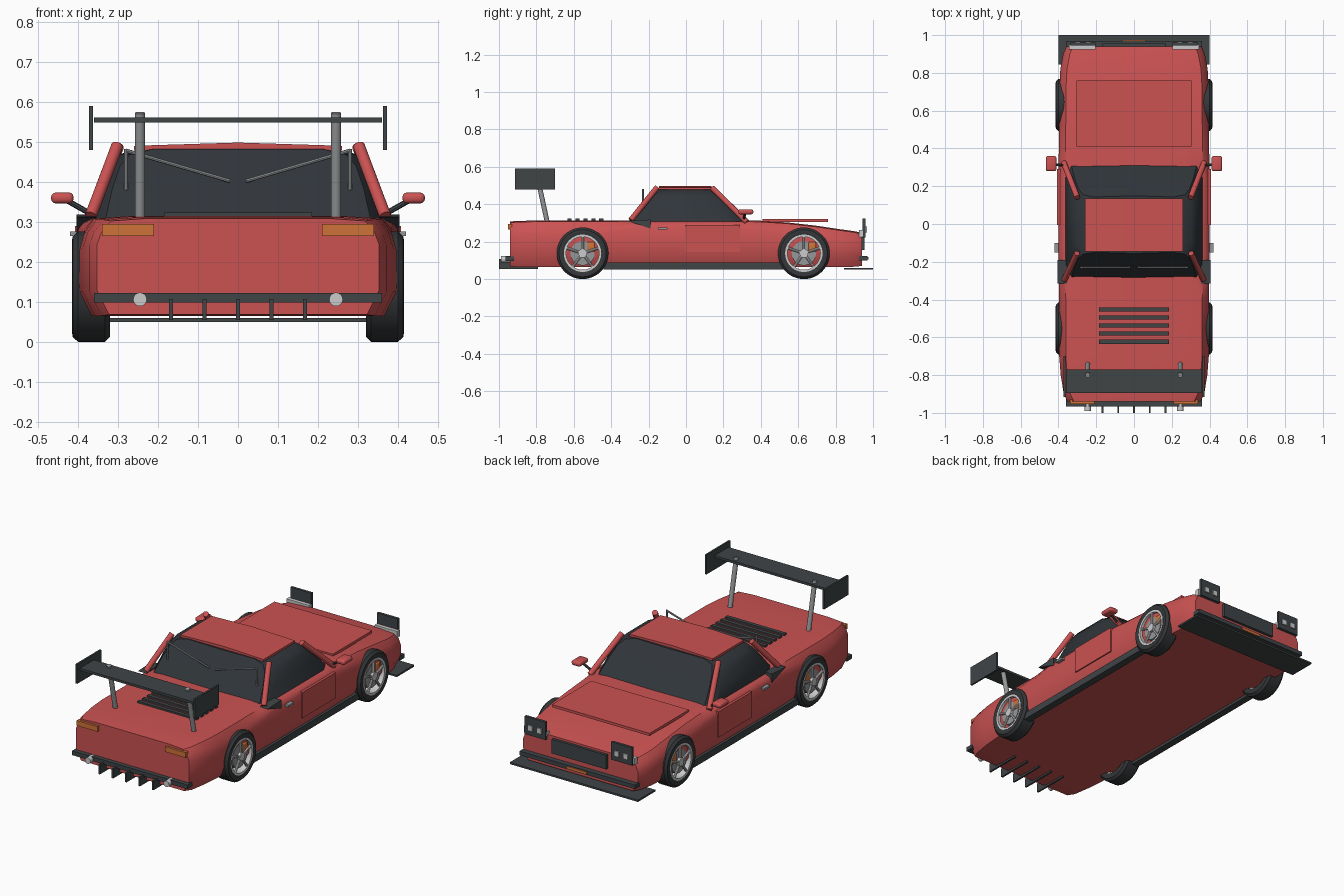
import bpy, bmesh
from math import cos, sin, pi, radians
from mathutils import Vector, Matrix

if "Cube" in bpy.data.objects:
    bpy.data.objects.remove(bpy.data.objects["Cube"])


def mat(name, r, g, b):
    m = bpy.data.materials.new(name)
    m.diffuse_color = (r, g, b, 1)
    m.use_nodes = True
    m.node_tree.nodes["Principled BSDF"].inputs["Base Color"].default_value = m.diffuse_color
    return m


RED = mat("red_paint", 0.60, 0.085, 0.085)
DARK = mat("dark_trim", 0.05, 0.058, 0.062)
GLASS = mat("dark_glass", 0.03, 0.036, 0.042)
RUBBER = mat("rubber", 0.035, 0.038, 0.04)
ORANGE = mat("orange", 0.62, 0.17, 0.04)
METAL = mat("metal", 0.30, 0.31, 0.32)
SILVER = mat("silver", 0.68, 0.68, 0.68)


def finish(bm, name, material):
    bmesh.ops.recalc_face_normals(bm, faces=bm.faces)
    me = bpy.data.meshes.new(name)
    bm.to_mesh(me)
    bm.free()
    me.materials.append(material)
    ob = bpy.data.objects.new(name, me)
    bpy.context.collection.objects.link(ob)
    return ob


def loft(name, rings, material, closed=False):
    """Skin a row of equal-sized rings; cap the ends unless it closes on itself."""
    bm = bmesh.new()
    rows = [[bm.verts.new(p) for p in ring] for ring in rings]
    n = len(rows[0])
    pairs = list(zip(rows, rows[1:])) + ([(rows[-1], rows[0])] if closed else [])
    for a, b in pairs:
        for i in range(n):
            j = (i + 1) % n
            bm.faces.new((a[i], a[j], b[j], b[i]))
    if not closed:
        bm.faces.new(rows[0])
        bm.faces.new(rows[-1])
    return finish(bm, name, material)


def box(name, x, y, z, material, bevel=0):
    """Box from (min, max) ranges on each axis."""
    bm = bmesh.new()
    c = [(a + b) / 2 for a, b in (x, y, z)]
    d = [abs(b - a) for a, b in (x, y, z)]
    bmesh.ops.create_cube(bm, size=1, matrix=Matrix.Translation(c) @ Matrix.Diagonal((*d, 1)))
    if bevel:
        bmesh.ops.bevel(bm, geom=bm.edges[:], offset=bevel, segments=3, profile=0.5, affect='EDGES')
    return finish(bm, name, material)


def rod(name, a, b, r, material, sides=16):
    a, b = Vector(a), Vector(b)
    bm = bmesh.new()
    m = Matrix.Translation((a + b) / 2) @ (b - a).to_track_quat('Z', 'Y').to_matrix().to_4x4()
    bmesh.ops.create_cone(bm, cap_ends=True, segments=sides, radius1=r, radius2=r,
                          depth=(b - a).length, matrix=m)
    return finish(bm, name, material)


def lathe(name, profile, y, z, material, n=48):
    """Turn a closed (x, radius) profile around the wheel axle."""
    rings = [[(x, y + r * cos(2 * pi * k / n), z + r * sin(2 * pi * k / n)) for x, r in profile]
             for k in range(n)]
    return loft(name, rings, material, closed=True)


# Body shell: y, half width, shoulder height, top height, underside height
stations = [(-0.94, 0.352, 0.245, 0.308, 0.068), (-0.90, 0.372, 0.24, 0.311, 0.065),
            (-0.80, 0.388, 0.235, 0.313, 0.065), (-0.70, 0.396, 0.23, 0.314, 0.065),
            (-0.55, 0.396, 0.23, 0.314, 0.065), (-0.40, 0.396, 0.25, 0.314, 0.065),
            (-0.25, 0.400, 0.28, 0.314, 0.065), (0.25, 0.400, 0.28, 0.314, 0.065),
            (0.40, 0.398, 0.255, 0.312, 0.065), (0.55, 0.396, 0.23, 0.302, 0.065),
            (0.70, 0.396, 0.215, 0.285, 0.065), (0.82, 0.390, 0.20, 0.267, 0.065),
            (0.90, 0.375, 0.19, 0.256, 0.066), (0.94, 0.358, 0.185, 0.247, 0.070)]
rings = []
for y, w, zs, zt, zb in stations:
    half = [(w - 0.03, zb), (w, zb + 0.06), (w, zs), (w - 0.012, zs + (zt - zs) * 0.5),
            (w - 0.035, zt - 0.006), (w - 0.12, zt)]
    rings.append([(x, y, z) for x, z in half] + [(-x, y, z) for x, z in reversed(half)])
loft("body_shell", rings, RED)

# Cabin glass, stacked rings that lean in toward the roof
rings = []
for z, x, xe, y0, y1 in [(0.29, 0.365, 0.335, -0.295, 0.325), (0.38, 0.348, 0.315, -0.228, 0.243),
                         (0.44, 0.328, 0.295, -0.183, 0.188), (0.468, 0.305, 0.27, -0.16, 0.155),
                         (0.482, 0.23, 0.21, -0.15, 0.143)]:
    rings.append([(xe, y0, z), (x, y0 + 0.06, z), (x, y1 - 0.06, z), (xe, y1, z), (0, y1 + 0.006, z),
                  (-xe, y1, z), (-x, y1 - 0.06, z), (-x, y0 + 0.06, z), (-xe, y0, z), (0, y0 - 0.006, z)])
loft("cabin_glass", rings, GLASS)

# Roof and bonnet panels, slightly crowned roof
loft("roof_panel", [[(-0.26, y, 0.478), (0.26, y, 0.478), (0.26, y, 0.49), (0, y, 0.498), (-0.26, y, 0.49)]
                    for y in (-0.145, 0.135)], RED)
box("bonnet_panel", (-0.305, 0.305), (0.41, 0.76), (0.305, 0.32), RED)

# Nose: splitter, bumper, grille, plate
box("front_splitter", (-0.40, 0.40), (0.845, 1.0), (0.05, 0.06), DARK)
box("front_bumper", (-0.36, 0.36), (0.925, 0.97), (0.10, 0.123), DARK)
box("front_grille", (-0.17, 0.17), (0.93, 0.955), (0.155, 0.235), DARK)
box("front_plate", (-0.06, 0.06), (0.96, 0.975), (0.104, 0.119), ORANGE)

# Tail: bumper and diffuser fins
box("rear_bumper", (-0.36, 0.36), (-0.965, -0.92), (0.098, 0.122), DARK)
for i in range(5):
    x = (i - 2) * 0.0835
    box("diffuser_fin", (x - 0.005, x + 0.005), (-1.0, -0.79), (0.055, 0.107), DARK)

# Engine cover louvres
for i in range(5):
    y = -0.453 - i * 0.0425
    box("engine_louvre", (-0.185, 0.185), (y - 0.011, y + 0.011), (0.308, 0.323), DARK)

# Wing blade
box("wing_blade", (-0.36, 0.36), (-0.895, -0.77), (0.548, 0.561), DARK)

for s in (-1, 1):
    # Wing supports and end plates
    box("wing_end_plate", (s * 0.363, s * 0.373), (-0.915, -0.70), (0.48, 0.59), DARK)
    rod("wing_post", (s * 0.245, -0.742, 0.305), (s * 0.245, -0.80, 0.572), 0.013, METAL)

    # Roof pillars
    rod("front_pillar", (s * 0.372, 0.325, 0.305), (s * 0.30, 0.14, 0.488), 0.015, RED)
    rod("rear_pillar", (s * 0.368, -0.295, 0.315), (s * 0.302, -0.155, 0.49), 0.015, RED)

    # Rear wiper arms
    rod("wiper_arm", (s * 0.02, -0.23, 0.402), (s * 0.28, -0.23, 0.478), 0.005, METAL, 8)
    rod("wiper_pivot", (s * 0.28, -0.23, 0.38), (s * 0.28, -0.23, 0.482), 0.005, METAL, 8)

    # Door mirrors
    rod("mirror_stalk", (s * 0.365, 0.31, 0.318), (s * 0.425, 0.315, 0.352), 0.007, DARK, 8)
    box("mirror", (s * 0.411, s * 0.467), (0.28, 0.36), (0.346, 0.373), RED, 0.011)

    # Doors, handles, skirts and intakes
    box("door_panel", (s * 0.38, s * 0.407), (-0.005, 0.29), (0.145, 0.29), RED)
    box("door_handle", (s * 0.395, s * 0.42), (-0.15, -0.10), (0.264, 0.276), METAL)
    box("side_skirt", (s * 0.355, s * 0.396), (-0.44, 0.52), (0.05, 0.088), DARK)
    loft("side_intake", [[(s * x, -0.315, 0.312), (s * x, -0.19, 0.318), (s * x, -0.19, 0.27)]
                         for x in (0.355, 0.404)], DARK)

    # Headlights with paired lamps, tail lights, exhausts
    box("headlight_plate", (s * 0.205, s * 0.335), (0.945, 0.96), (0.222, 0.323), DARK)
    box("headlight_back", (s * 0.205, s * 0.345), (0.925, 0.95), (0.225, 0.262), SILVER)
    for x in (0.242, 0.298):
        box("headlight_lamp", (s * (x - 0.015), s * (x + 0.015)), (0.95, 0.967), (0.25, 0.28), SILVER)
    box("tail_light", (s * 0.21, s * 0.34), (-0.953, -0.93), (0.265, 0.294), ORANGE)
    rod("exhaust", (s * 0.245, -0.99, 0.106), (s * 0.245, -0.88, 0.106), 0.017, SILVER, 24)

    # Wheels
    for y in (-0.553, 0.63):
        z, R = 0.138, 0.138
        lathe("tyre", [(s * x, r) for x, r in ((0.32, 0.098), (0.32, R - 0.012), (0.332, R), (0.40, R),
                                              (0.413, R - 0.012), (0.415, 0.115), (0.41, 0.098))], y, z, RUBBER)
        lathe("rim", [(s * x, r) for x, r in ((0.33, 0.088), (0.33, 0.1), (0.412, 0.1), (0.412, 0.088))],
              y, z, SILVER)
        rod("brake_disc", (s * 0.36, y, z), (s * 0.399, y, z), 0.065, METAL, 32)
        box("brake_caliper", (s * 0.37, s * 0.403), (y + 0.025, y + 0.065), (z + 0.005, z + 0.06), ORANGE, 0.006)
        rod("hub", (s * 0.37, y, z), (s * 0.414, y, z), 0.023, SILVER, 24)
        for k in range(5):
            a = pi / 2 + k * 2 * pi / 5
            rod("spoke", (s * 0.405, y, z), (s * 0.405, y + 0.093 * cos(a), z + 0.093 * sin(a)), 0.007, SILVER, 8)

# Smooth the curved surfaces, keep edges sharp
bpy.ops.object.select_all(action='SELECT')
bpy.context.view_layer.objects.active = bpy.data.objects["body_shell"]
bpy.ops.object.shade_smooth_by_angle(angle=radians(32))
